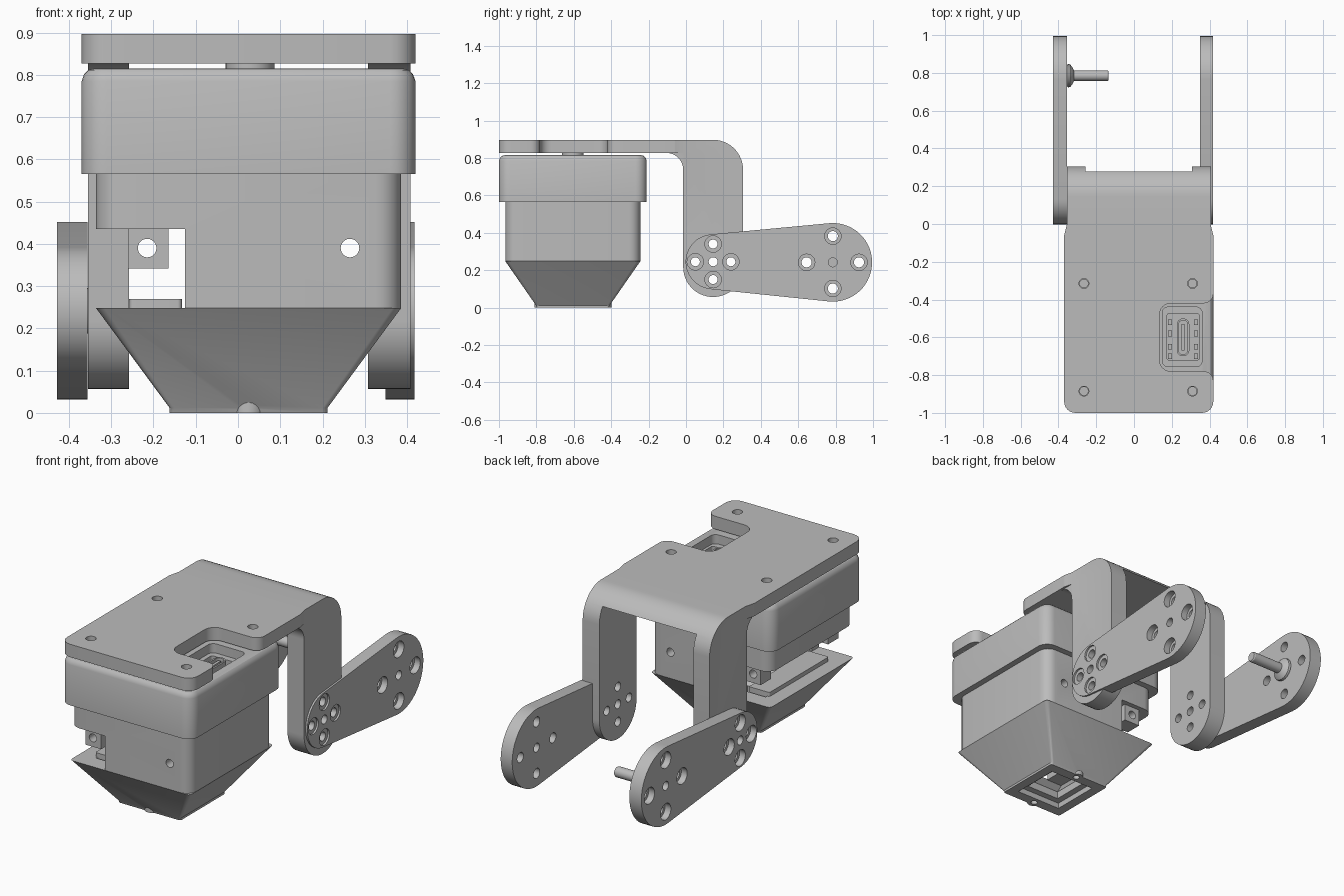
import bpy
import bmesh
from math import acos, cos, pi, sin, tan
from mathutils import Vector

old = bpy.data.objects.get("Cube")
if old:
    bpy.data.objects.remove(old)

grey = bpy.data.materials.new("plain grey")
grey.use_nodes = True
grey.diffuse_color = (0.5, 0.5, 0.5, 1)
grey.node_tree.nodes["Principled BSDF"].inputs["Base Color"].default_value = (0.5, 0.5, 0.5, 1)

CX, CY = 0.025, -0.605      # centre of the housing
AXES = {"x": lambda u, v, w: (w, u, v), "y": lambda u, v, w: (u, w, v), "z": lambda u, v, w: (u, v, w)}


def loft(name, layers, axis="z"):
    """Closed solid through outlines of equal point count: [(points, height), ...]."""
    bm = bmesh.new()
    rings = [[bm.verts.new(AXES[axis](u, v, w)) for u, v in pts] for pts, w in layers]
    for a, b in zip(rings, rings[1:]):
        for i in range(len(a)):
            j = (i + 1) % len(a)
            bm.faces.new((a[i], a[j], b[j], b[i]))
    bm.faces.new(rings[0])
    bm.faces.new(rings[-1])
    bmesh.ops.recalc_face_normals(bm, faces=bm.faces)
    mesh = bpy.data.meshes.new(name)
    bm.to_mesh(mesh)
    bm.free()
    mesh.materials.append(grey)
    ob = bpy.data.objects.new(name, mesh)
    bpy.context.collection.objects.link(ob)
    return ob


def prism(name, pts, lo, hi, axis="z"):
    return loft(name, [(pts, lo), (pts, hi)], axis)


def arc(u, v, r, start=0, end=2 * pi, n=24, closed=False):
    steps = n if closed else n - 1
    return [(u + r * cos(start + (end - start) * i / steps), v + r * sin(start + (end - start) * i / steps))
            for i in range(n)]


def disc(name, u, v, r, lo, hi, axis="x"):
    return prism(name, arc(u, v, r, closed=True), lo, hi, axis)


def fillet(corners, n=7):
    """Polygon from (u, v, radius) corners, each rounded by a tangent arc."""
    out = []
    for i, (u, v, r) in enumerate(corners):
        p = Vector((u, v))
        if not r:
            out.append((u, v))
            continue
        a = (Vector(corners[i - 1][:2]) - p).normalized()
        b = (Vector(corners[(i + 1) % len(corners)][:2]) - p).normalized()
        half = a.angle(b) / 2
        centre = p + (a + b).normalized() * (r / sin(half))
        s = p + a * (r / tan(half)) - centre
        e = p + b * (r / tan(half)) - centre
        total = s.angle(e)
        for k in range(n):
            t = k / (n - 1)
            q = centre + (s * sin((1 - t) * total) + e * sin(t * total)) / sin(total)
            out.append((q.x, q.y))
    return out


def rect(x0, x1, y0, y1, r=0):
    return fillet([(x0, y0, r), (x1, y0, r), (x1, y1, r), (x0, y1, r)])


def block(hx, hy, r=0):
    return rect(CX - hx, CX + hx, CY - hy, CY + hy, r)


def combine(ob, other, op="DIFFERENCE"):
    mod = ob.modifiers.new("combine", "BOOLEAN")
    mod.operation, mod.object, mod.solver = op, other, "EXACT"
    bpy.context.view_layer.objects.active = ob
    bpy.ops.object.modifier_apply(modifier=mod.name)
    bpy.data.objects.remove(other)


def cross(u, v, d):
    return [(u - d, v), (u + d, v), (u, v - d), (u, v + d)]


SMALL, BIG = (0.145, 0.245), (0.785, 0.242)
small_holes, big_holes = cross(*SMALL, 0.095), cross(*BIG, 0.14)

# Bracket: top plate with a connector notch, plus two bent legs
plate = prism("bracket", fillet([
    (-0.37, -1, 0.06), (0.42, -1, 0.06), (0.42, -0.78, 0.05), (0.135, -0.78, 0.06),
    (0.135, -0.42, 0.06), (0.42, -0.42, 0.05), (0.42, -0.06, 0.02), (0.405, 0, 0),
    (-0.355, 0, 0), (-0.37, -0.06, 0.02)]), 0.827, 0.897)
legs = prism("legs", fillet([
    (-0.12, 0.897, 0), (0.305, 0.897, 0.16), (0.305, 0.057, 0.159), (-0.015, 0.057, 0.159),
    (-0.015, 0.827, 0.09), (-0.12, 0.827, 0)], 14), -0.355, 0.408, "x")
combine(legs, prism("gap", rect(-0.258, 0.308, -0.5, 0.5), -0.1, 0.827))
combine(plate, legs, "UNION")
for x in (-0.265, 0.31):
    for y in (-0.885, -0.315):
        combine(plate, disc("hole", x, y, 0.026, 0.7, 1, "z"))
for y, z in small_holes + [SMALL]:
    combine(plate, disc("hole", y, z, 0.024, -1, 1))


# Side links: tapered plates counterbored from outside
def link(name, x0, x1, outer, inward):
    t = acos((0.147 - 0.21) / (BIG[0] - SMALL[0]))
    ob = prism(name, arc(*BIG, 0.21, -t, t, 32) + arc(*SMALL, 0.147, t, 2 * pi - t, 24), x0, x1, "x")
    for y, z in small_holes + big_holes:
        combine(ob, disc("hole", y, z, 0.027, -1, 1))
        combine(ob, disc("bore", y, z, 0.044, outer - inward * 0.1, outer + inward * 0.035))
    for y, z in (SMALL, BIG):
        combine(ob, disc("hole", y, z, 0.024, -1, 1))


link("left_link", 0.349, 0.418, 0.418, -1)
link("right_link", -0.428, -0.356, -0.428, 1)

# Pivot screw with a domed head
loft("pivot_screw", [(arc(*BIG, r, closed=True), x) for r, x in (
    (0.05, -0.358), (0.062, -0.35), (0.06, -0.338), (0.045, -0.326), (0.028, -0.318),
    (0.028, -0.14), (0.024, -0.134))], "x")

# Housing cap with a pocket for the connector
cap = loft("housing_cap", [(block(0.395 - d, 0.395 - d, 0.06 - d), z) for d, z in (
    (0, 0.565), (0, 0.785), (0.006, 0.802), (0.015, 0.811), (0.03, 0.815))])
combine(cap, prism("pocket", rect(0.15, 0.36, -0.755, -0.44, 0.03), 0.765, 0.9))
combine(cap, prism("slot", rect(0.175, 0.345, -0.72, -0.475, 0.01), 0.72, 0.9))
for x in (-0.265, 0.31):
    for y in (-0.885, -0.315):
        combine(cap, disc("hole", x, y, 0.022, 0.7, 1, "z"))
disc("spacer", CX + 0.003, CY, 0.058, 0.81, 0.83, "z")

# Connector and small components in the pocket
port = prism("connector_shell", rect(0.227, 0.293, -0.7, -0.5, 0.032), 0.71, 0.785)
combine(port, prism("mouth", rect(0.236, 0.284, -0.69, -0.51, 0.023), 0.73, 0.9))
prism("connector_tongue", rect(0.252, 0.268, -0.67, -0.53), 0.72, 0.78)
for i, y in enumerate((-0.70, -0.65, -0.58, -0.52)):
    prism("chip_left_%d" % i, rect(0.18, 0.202, y - 0.015, y + 0.015), 0.71, 0.74)
    prism("chip_right_%d" % i, rect(0.318, 0.34, y - 0.015, y + 0.015), 0.71, 0.74)

# Hollow housing body with an open lower side and screw holes
body = prism("housing_body", block(0.361, 0.361, 0.06), 0.248, 0.57)
combine(body, prism("cavity", block(0.3, 0.3, 0.03), 0.1, 0.54))
combine(body, prism("opening", rect(-0.6, -0.125, -1.2, 0), 0.1, 0.435))
combine(body, disc("hole", 0.265, 0.39, 0.022, -1.2, 0, "y"))

# Screw lugs hanging in the open side
for side, y in (("front", CY - 0.29), ("back", CY + 0.29)):
    lug = prism(side + "_lug", rect(-0.26, -0.165, y - 0.045, y + 0.045), 0.342, 0.54)
    combine(lug, disc("hole", -0.215, 0.39, 0.022, y - 0.2, y + 0.2, "y"))

# Hollow funnel with a stepped square opening
funnel = loft("funnel", [(block(0.187, 0.192, 0.012), 0), (block(0.187, 0.197, 0.012), 0.012),
                         (block(0.361, 0.361, 0.02), 0.248)])
for y in (CY - 0.17, CY + 0.17):
    combine(funnel, disc("boss", CX, y, 0.036, 0, 0.05, "z"), "UNION")
combine(funnel, loft("inside", [(block(0.1, 0.1), 0.07), (block(0.28, 0.28), 0.26)]))
combine(funnel, prism("outer_step", block(0.135, 0.135), -0.1, 0.03))
combine(funnel, prism("inner_step", block(0.1, 0.1), -0.1, 0.15))
for y in (CY - 0.17, CY + 0.17):
    combine(funnel, disc("hole", CX, y, 0.017, -0.1, 0.025, "z"))
prism("inner_strip", rect(-0.257, -0.133, -0.86, -0.35, 0.01), 0.23, 0.27)

# Smooth curved walls, keep hard edges
for ob in bpy.context.scene.objects:
    ob.select_set(ob.type == "MESH")
bpy.ops.object.shade_smooth_by_angle(angle=pi / 6)
